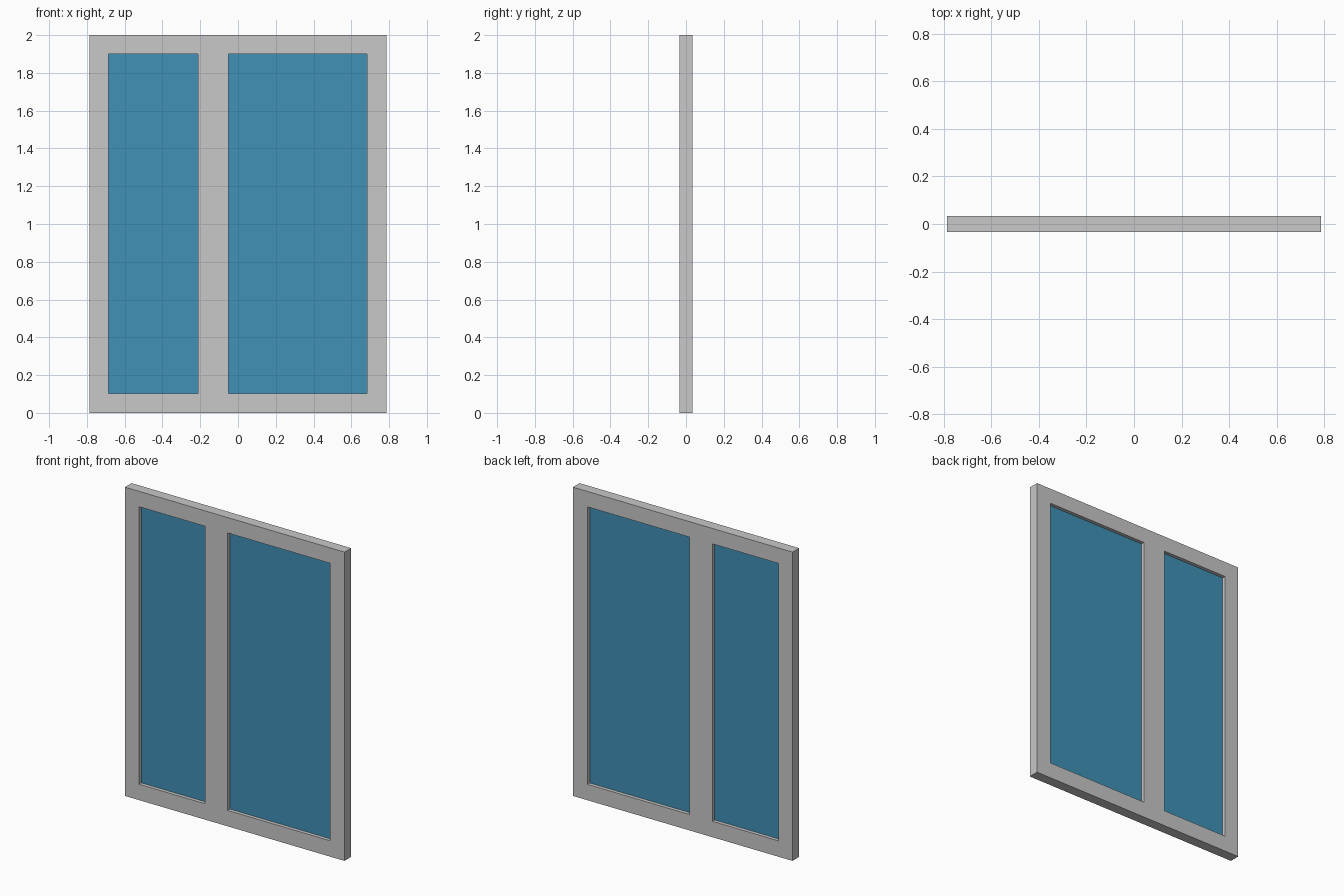
import bpy
import bmesh

cube = bpy.data.objects.get("Cube")
if cube:
    bpy.data.objects.remove(cube, do_unlink=True)


def material(name, rgb):
    mat = bpy.data.materials.new(name)
    mat.use_nodes = True
    mat.diffuse_color = (*rgb, 1)
    mat.node_tree.nodes["Principled BSDF"].inputs["Base Color"].default_value = (*rgb, 1)
    return mat


def add_object(name, bm, mat):
    bmesh.ops.recalc_face_normals(bm, faces=bm.faces)
    mesh = bpy.data.meshes.new(name)
    bm.to_mesh(mesh)
    bm.free()
    mesh.materials.append(mat)
    obj = bpy.data.objects.new(name, mesh)
    bpy.context.collection.objects.link(obj)
    return obj


grey = material("light grey frame", (0.578, 0.578, 0.578))
blue = material("blue glass", (0.051, 0.283, 0.468))

DEPTH = 0.068
GLASS_DEPTH = 0.022
xs = [-0.787, -0.685, -0.212, -0.05, 0.682, 0.787]
zs = [0, 0.103, 1.9, 2]
openings = {"narrow_pane": 1, "wide_pane": 3}

# Frame: one solid with two openings, extruded from a front sheet
bm = bmesh.new()
verts = [[bm.verts.new((x, -DEPTH / 2, z)) for z in zs] for x in xs]
for i in range(len(xs) - 1):
    for j in range(len(zs) - 1):
        if not (j == 1 and i in openings.values()):
            bm.faces.new((verts[i][j], verts[i + 1][j],
                          verts[i + 1][j + 1], verts[i][j + 1]))
sheet = bm.faces[:]
result = bmesh.ops.extrude_face_region(bm, geom=sheet, use_keep_orig=True)
moved = [g for g in result["geom"] if isinstance(g, bmesh.types.BMVert)]
bmesh.ops.translate(bm, verts=moved, vec=(0, DEPTH, 0))
add_object("window_frame", bm, grey)

# Glass panes: set midway in the frame depth
for name, i in openings.items():
    bm = bmesh.new()
    bmesh.ops.create_cube(bm, size=1)
    bmesh.ops.scale(bm, verts=bm.verts,
                    vec=(xs[i + 1] - xs[i], GLASS_DEPTH, zs[2] - zs[1]))
    pane = add_object(name, bm, blue)
    pane.location = ((xs[i] + xs[i + 1]) / 2, 0, (zs[1] + zs[2]) / 2)
